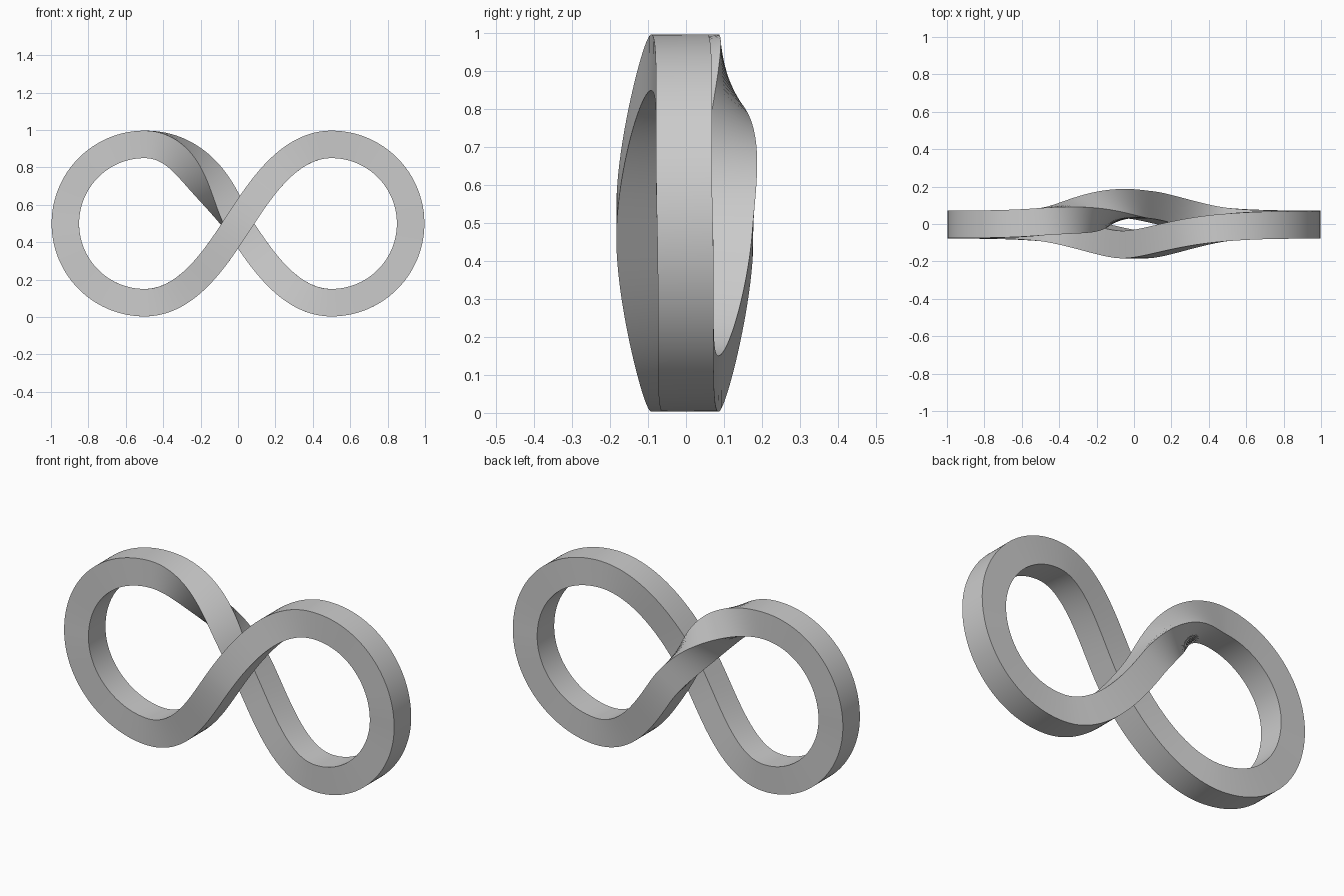
import bpy, bmesh, math
from mathutils import Vector

if "Cube" in bpy.data.objects:
    bpy.data.objects.remove(bpy.data.objects["Cube"])

HALF = 0.0735     # half side of the square bar
R = 0.423         # lobe centreline radius
CX, CZ = 0.5, 0.5
K = R * 0.5523
TOP_Y, MID_Y = 0.015, 0.107
STEPS = 48

# knots of the closed figure-eight: (point, handle direction, handle in, handle out)
d = Vector((0.55, 0, -0.835)).normalized()
u = Vector((0.55, 0, 0.835)).normalized()
tilt = 0.09
knots = [
    (Vector((-CX, TOP_Y, CZ + R)), Vector((1, tilt, 0)), K, K),
    (Vector((0, MID_Y, CZ)), d, 0.2, 0.2),
    (Vector((CX, TOP_Y, CZ - R)), Vector((1, -tilt, 0)), K, K),
    (Vector((CX + R, 0, CZ)), Vector((0, -0.03, 1)), K, K),
    (Vector((CX, -TOP_Y, CZ + R)), Vector((-1, -tilt, 0)), K, K),
    (Vector((0, -MID_Y, CZ)), -u, 0.2, 0.2),
    (Vector((-CX, -TOP_Y, CZ - R)), Vector((-1, tilt, 0)), K, K),
    (Vector((-CX - R, 0, CZ)), Vector((0, 0.03, 1)), K, K),
]
n = len(knots)


def sample(i, t):
    p0, d0, _, o = knots[i]
    p3, d3, h, _ = knots[(i + 1) % n]
    a, b = p0 + d0 * o, p3 - d3 * h
    s = 1 - t
    pos = p0 * s**3 + a * 3*s*s*t + b * 3*s*t*t + p3 * t**3
    tan = (a - p0) * s*s + (b - a) * 2*s*t + (p3 - b) * t*t
    return pos, tan.normalized()


# sweep a square along the path, with a quarter twist in the first segment
bm = bmesh.new()
rings = []
for j in range(n * STEPS + 1):
    i, t = min(j // STEPS, n - 1), j / STEPS
    pos, tan = sample(i, t - i)
    w = min(t / 1.1, 1)
    phi = math.pi / 2 * w * w * (3 - 2 * w)
    nrm = tan.cross(Vector((0, 1, 0))).normalized()
    bi = nrm.cross(tan)
    c, s = math.cos(phi) * HALF, math.sin(phi) * HALF
    rings.append([bm.verts.new(pos + nrm * (a * c + b * s) + bi * (b * c - a * s)
                               - Vector((0, 0.003, 0)))
                  for a, b in ((1, 1), (1, -1), (-1, -1), (-1, 1))])
for r, q in zip(rings, rings[1:]):
    for k in range(4):
        m = (k + 1) % 4
        bm.faces.new((r[k], r[m], q[m], q[k]))
bmesh.ops.remove_doubles(bm, verts=bm.verts, dist=1e-4)
bmesh.ops.recalc_face_normals(bm, faces=bm.faces)
me = bpy.data.meshes.new("twisted_loop")
bm.to_mesh(me)
bm.free()
ob = bpy.data.objects.new("twisted_loop", me)
bpy.context.collection.objects.link(ob)
bpy.context.view_layer.objects.active = ob
ob.select_set(True)
bpy.ops.object.shade_smooth_by_angle(angle=math.radians(35))
